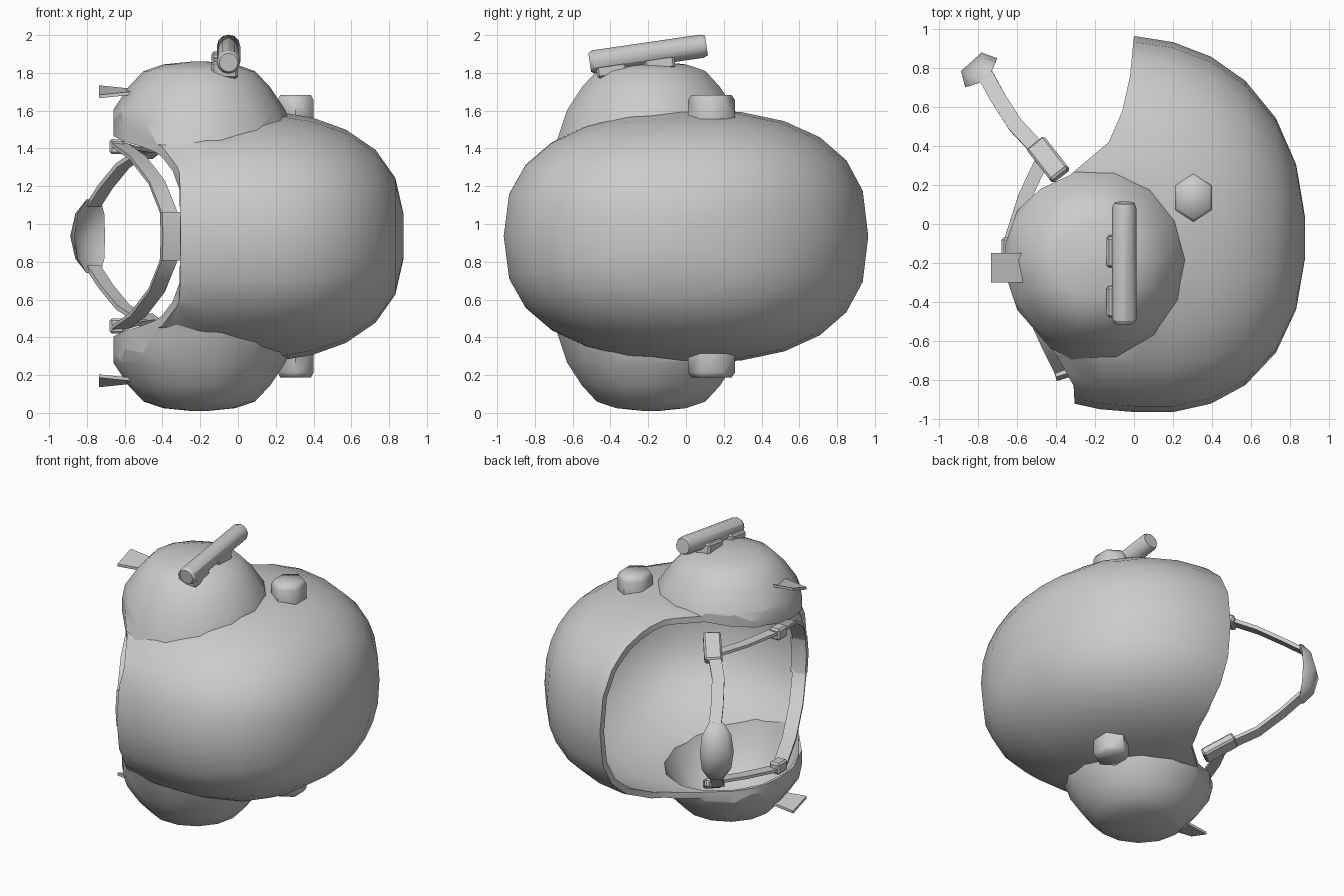
import bpy, bmesh, math
from mathutils import Vector, Matrix

cube = bpy.data.objects.get("Cube")
if cube:
    bpy.data.objects.remove(cube)

MID = 0.935  # height of the symmetry plane
grey = bpy.data.materials.new("plain_grey")
grey.use_nodes = True
grey.diffuse_color = (0.6, 0.6, 0.6, 1)
grey.node_tree.nodes["Principled BSDF"].inputs["Base Color"].default_value = (0.6, 0.6, 0.6, 1)


def finish(name, bm, angle=30):
    bmesh.ops.recalc_face_normals(bm, faces=bm.faces[:])
    mesh = bpy.data.meshes.new(name)
    bm.to_mesh(mesh)
    bm.free()
    mesh.materials.append(grey)
    obj = bpy.data.objects.new(name, mesh)
    bpy.context.collection.objects.link(obj)
    smooth(obj, angle)
    return obj


def smooth(obj, angle):
    bpy.ops.object.select_all(action='DESELECT')
    obj.select_set(True)
    bpy.context.view_layer.objects.active = obj
    bpy.ops.object.shade_smooth_by_angle(angle=math.radians(angle))


def loft(name, rings, angle=30):
    """Skin a list of closed rings and cap both ends."""
    bm = bmesh.new()
    loops = [[bm.verts.new(p) for p in ring] for ring in rings]
    for a, b in zip(loops, loops[1:]):
        for i in range(len(a)):
            j = (i + 1) % len(a)
            bm.faces.new((a[i], a[j], b[j], b[i]))
    bm.faces.new(loops[0])
    bm.faces.new(loops[-1])
    return finish(name, bm, angle)


def boolean(target, other, operation):
    mod = target.modifiers.new("cut", 'BOOLEAN')
    mod.operation, mod.object, mod.solver = operation, other, 'EXACT'
    bpy.context.view_layer.objects.active = target
    bpy.ops.object.modifier_apply(modifier=mod.name)
    bpy.data.objects.remove(other)


def flip(p, side):
    return Vector((p[0], p[1], MID + side * (p[2] - MID)))


def power(v, e):
    return math.copysign(abs(v) ** e, v)


# Rounded crown, with an inset for the hollow inside
def crown(name, inset):
    e = 0.89
    stations = [(power(math.cos(a), e), math.sin(a) ** e, math.sin(a) ** 0.72)
                for a in (math.radians(d) for d in (5, 20, 36, 52, 66, 79, 90))]
    stations += [(-0.2, 0.985, 1), (-0.4, 0.945, 0.97), (-0.62, 0.91, 0.93), (-0.9, 0.83, 0.85)]
    rings = []
    for h, ry, rz in stations:
        x = h * (0.88 - inset)
        ring = []
        for i in range(24):
            t = math.tau * i / 24
            ring.append((x, ry * (0.965 - inset) * power(math.cos(t), e) - 0.08 * max(x, 0),
                         MID + rz * (0.67 - inset) * power(math.sin(t), 0.78) * (1 + 0.035 * math.cos(t))))
        rings.append(ring)
    return loft(name, rings)


# Ear dome on the upper or lower side
def ear_dome(name, side, inset):
    profile = [(0.42, 0.54), (0.54, 0.5), (0.67, 0.455), (0.79, 0.375),
               (0.875, 0.295), (0.91, 0.19), (0.925, 0.04)]
    rings = []
    for h, r in profile:
        r = max(r - inset, 0.02)
        rings.append([(-0.205 + r * math.cos(math.tau * i / 14), -0.185 + r * math.sin(math.tau * i / 14),
                       MID + side * (h - inset)) for i in range(14)])
    return loft(name, rings)


def body(name, inset):
    obj = crown(name, inset)
    for side in (1, -1):
        boolean(obj, ear_dome("ear_dome", side, inset), 'UNION')
    return obj


shell = body("helmet_shell", 0)
boolean(shell, body("hollow", 0.04), 'DIFFERENCE')

# Opening at the wearer's neck and face
edge = [(0.01, 1.2), (0.0, 0.97), (-0.02, 0.76), (-0.06, 0.58), (-0.13, 0.42), (-0.33, 0.25),
        (-0.48, 0.18), (-0.6, 0.07), (-0.66, -0.1), (-0.66, -0.26), (-0.6, -0.44),
        (-0.4, -0.67), (-0.31, -0.83), (-0.29, -1.2), (-1.5, -1.2), (-1.5, 1.2)]
opening = loft("opening", [[(x, y, z) for x, y in edge] for z in (-0.5, 2.5)])
boolean(shell, opening, 'DIFFERENCE')
smooth(shell, 30)


def box(name, centre, size, rotation, bevel=0.012):
    bm = bmesh.new()
    bmesh.ops.create_cube(bm, size=1)
    bmesh.ops.scale(bm, vec=size, verts=bm.verts[:])
    bmesh.ops.bevel(bm, geom=bm.edges[:], offset=bevel, segments=1, affect='EDGES')
    bmesh.ops.transform(bm, matrix=rotation, verts=bm.verts[:])
    bmesh.ops.translate(bm, vec=centre, verts=bm.verts[:])
    return finish(name, bm)


def ribbon(name, path, width, across, thick):
    """Flat strap following a path; across gives the width direction."""
    pts = [Vector(p) for p in path]
    rings = []
    for i, p in enumerate(pts):
        tangent = (pts[min(i + 1, len(pts) - 1)] - pts[max(i - 1, 0)]).normalized()
        wide = Vector(across)
        wide = (wide - tangent * wide.dot(tangent)).normalized()
        normal = tangent.cross(wide) * thick / 2
        wide = wide * width / 2
        rings.append([p + wide + normal, p - wide + normal, p - wide - normal, p + wide - normal])
    return loft(name, rings, 40)


# Parts repeated on both ears
for side, label in ((1, "upper"), (-1, "lower")):
    # Hexagonal knob with a chamfered end
    rings = []
    for z, r in ((1.555, 0.125), (1.655, 0.125), (1.682, 0.107)):
        rings.append([flip((0.305 + r * 0.88 * math.sin(math.tau * i / 6),
                            0.135 + r * math.cos(math.tau * i / 6), z), side) for i in range(6)])
    loft(label + "_knob", rings, 65)

    # Thin pull tab, tilted and widening outward
    rings = []
    for x, tilt in ((-0.54, 0.005), (-0.735, 0.025)):
        rings.append([flip((x, y, 1.7 + dz), side)
                      for y, dz in ((-0.3, -tilt - 0.009), (-0.15, tilt - 0.009),
                                    (-0.15, tilt + 0.009), (-0.3, -tilt + 0.009))])
    loft(label + "_pull_tab", rings)

    # Chin strap, buckle and ear strap
    path = [(-0.765, 0.77, 1.1), (-0.7, 0.65, 1.2), (-0.61, 0.51, 1.31), (-0.48, 0.37, 1.395)]
    ribbon(label + "_chin_strap", [flip(p, side) for p in path], 0.08, (0.85, 0.52, 0), 0.025)
    turn = Matrix.Rotation(math.radians(-52), 4, 'Z') @ Matrix.Rotation(math.radians(-26 * side), 4, 'Y')
    box(label + "_buckle", flip((-0.44, 0.33, 1.415), side), (0.23, 0.115, 0.06), turn)
    path = [(-0.47, 0.33, 1.385), (-0.56, 0.14, 1.4), (-0.63, -0.08, 1.42)]
    ribbon(label + "_ear_strap", [flip(p, side) for p in path], 0.07, (0.9, -0.4, 0), 0.02)
    box(label + "_anchor", flip((-0.64, -0.12, 1.41), side), (0.08, 0.1, 0.08), Matrix.Identity(4))

    # Nape strap
    path = [(-0.63, -0.15, 1.42), (-0.53, -0.4, 1.35), (-0.43, -0.62, 1.22),
            (-0.37, -0.74, 1.07), (-0.35, -0.77, MID)]
    ribbon(label + "_nape_strap", [flip(p, side) for p in path], 0.09, (1, 0.4, 0), 0.02)

# Nape pad
ribbon("nape_pad", [(-0.36, -0.75, 1.06), (-0.355, -0.77, MID), (-0.36, -0.75, 0.81)],
       0.1, (1, 0.3, 0), 0.045)

# Bowl-shaped chin cup
out, wide = Vector((-0.67, 0.74, 0)), Vector((0.74, 0.67, 0))
rings = []
for dz, bow, w, depth in ((0.195, 0, 0.05, 0.02), (0.12, 0.02, 0.095, 0.055), (0, 0.03, 0.11, 0.075),
                          (-0.12, 0.02, 0.095, 0.055), (-0.195, 0, 0.05, 0.02)):
    centre = Vector((-0.765, 0.755, MID + dz)) + out * bow
    section = [(-w, 0), (-w * 0.65, depth), (w * 0.65, depth), (w, 0),
               (w * 0.5, depth - 0.03), (-w * 0.5, depth - 0.03)]
    rings.append([centre + wide * a + out * b for a, b in section])
loft("chin_cup", rings, 60)

# Torch on two mounts
start, end = Vector((-0.05, -0.51, 1.855)), Vector((-0.05, 0.11, 1.945))
axis = (end - start).normalized()
up = axis.cross(Vector((1, 0, 0)))
rings = []
for along, r in ((0, 0.05), (0.02, 0.062), (0.6, 0.062), (0.625, 0.052)):
    rings.append([start + axis * along + r * (Vector((math.cos(t), 0, 0)) + up * math.sin(t))
                  for t in (math.tau * i / 12 for i in range(12))])
loft("torch", rings)
tilt = Matrix.Rotation(math.radians(8), 4, 'X')
box("front_torch_mount", (-0.07, -0.395, 1.825), (0.14, 0.16, 0.09), tilt)
box("rear_torch_mount", (-0.07, -0.14, 1.86), (0.14, 0.16, 0.09), tilt)
